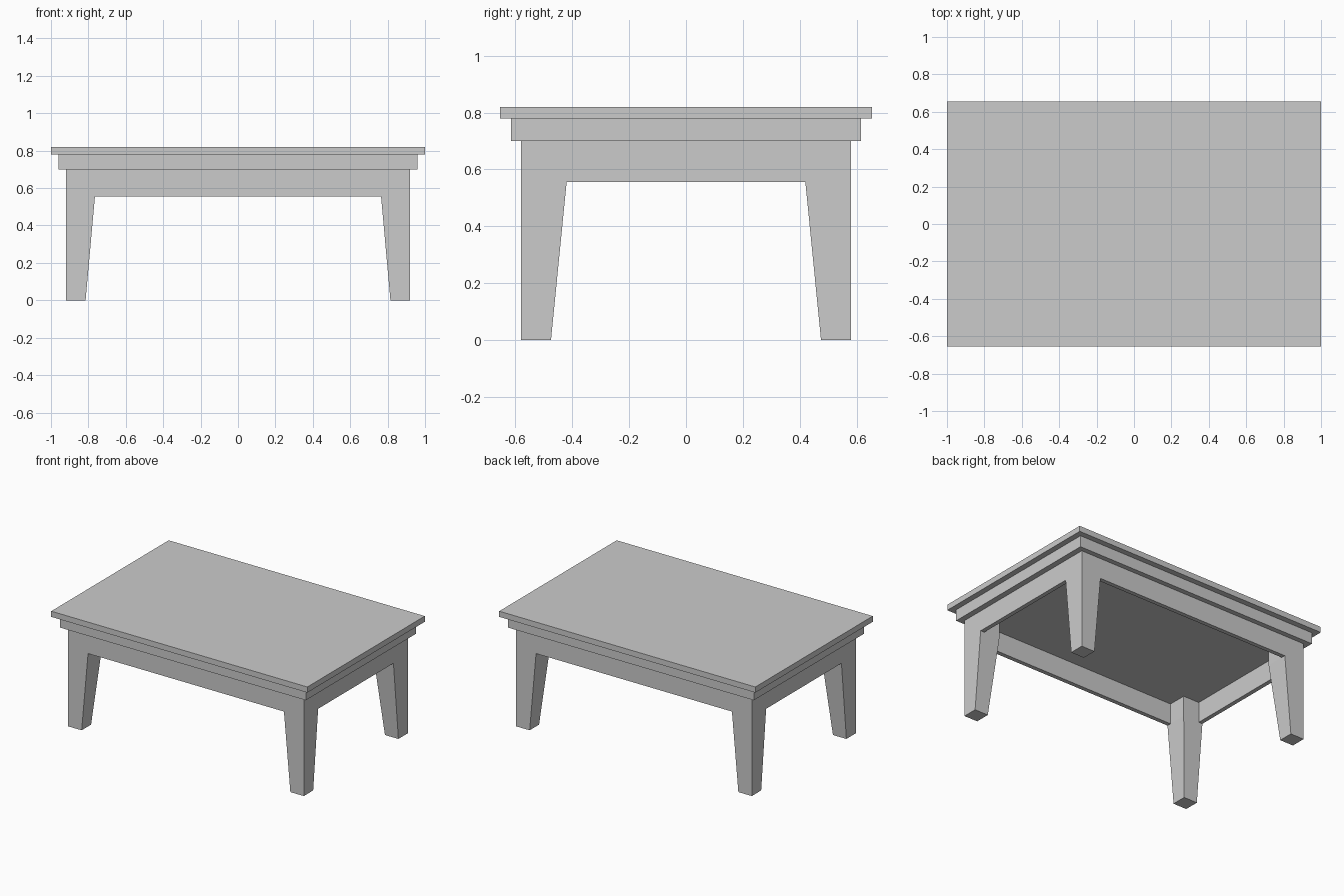
import bpy
import bmesh

default = bpy.data.objects.get("Cube")
if default:
    bpy.data.objects.remove(default, do_unlink=True)

# One plain grey for the whole table
grey = bpy.data.materials.new("plain grey")
grey.use_nodes = True
grey.diffuse_color = (0.6, 0.6, 0.6, 1)
bsdf = grey.node_tree.nodes["Principled BSDF"]
bsdf.inputs["Base Color"].default_value = grey.diffuse_color
bsdf.inputs["Roughness"].default_value = 0.8


def finish(name, bm):
    bmesh.ops.recalc_face_normals(bm, faces=bm.faces)
    mesh = bpy.data.meshes.new(name)
    bm.to_mesh(mesh)
    bm.free()
    mesh.materials.append(grey)
    obj = bpy.data.objects.new(name, mesh)
    bpy.context.collection.objects.link(obj)
    return obj


def make_box(bm, low, high):
    """Add a box between two opposite corners."""
    verts = bmesh.ops.create_cube(bm, size=1)["verts"]
    for v in verts:
        for i in range(3):
            v.co[i] = low[i] if v.co[i] < 0 else high[i]
    return verts


# Table top with a flush mitred border
bm = bmesh.new()
make_box(bm, (-1, -0.655, 0.78), (1, 0.655, 0.82))
bm.normal_update()
upper = [f for f in bm.faces if f.normal.z > 0.9]
bmesh.ops.inset_region(bm, faces=upper, thickness=0.075)
finish("table_top", bm)

# Stepped moulding under the top
bm = bmesh.new()
make_box(bm, (-0.96, -0.615, 0.70), (0.96, 0.615, 0.78))
finish("under_top_moulding", bm)

# Legs: square, flush outside, tapering on the two inner sides
OUT_X, OUT_Y, TOP_Z = 0.92, 0.58, 0.70
for side_x, x_name in ((-1, "right"), (1, "left")):
    for side_y, y_name in ((-1, "front"), (1, "back")):
        bm = bmesh.new()
        low, high = (0.815, 0.475, 0), (OUT_X, OUT_Y, TOP_Z)
        for v in make_box(bm, low, high):
            # The taper runs straight to the apron's lower edge
            if v.co.z > 0.5:
                if v.co.x < 0.9:
                    v.co.x = 0.765
                if v.co.y < 0.5:
                    v.co.y = 0.42
            v.co.x *= side_x
            v.co.y *= side_y
        bm.normal_update()
        # Straight upper section beside the apron
        for v in bm.verts:
            if v.co.z > 0.5:
                v.co.z = 0.555
        cap = [f for f in bm.faces if all(v.co.z > 0.5 for v in f.verts)]
        new = bmesh.ops.extrude_face_region(bm, geom=cap)["geom"]
        bmesh.ops.delete(bm, geom=cap, context="FACES_ONLY")
        for v in new:
            if isinstance(v, bmesh.types.BMVert):
                v.co.z = TOP_Z
        finish(f"{y_name}_{x_name}_leg", bm)

# Thin apron boards between the legs
THICK = 0.03
for side, name in ((-1, "front"), (1, "back")):
    ys = sorted((side * OUT_Y, side * (OUT_Y - THICK)))
    bm = bmesh.new()
    make_box(bm, (-0.765, ys[0], 0.555), (0.765, ys[1], TOP_Z))
    finish(f"{name}_apron", bm)
for side, name in ((-1, "right"), (1, "left")):
    xs = sorted((side * OUT_X, side * (OUT_X - THICK)))
    bm = bmesh.new()
    make_box(bm, (xs[0], -0.42, 0.555), (xs[1], 0.42, TOP_Z))
    finish(f"{name}_apron", bm)
